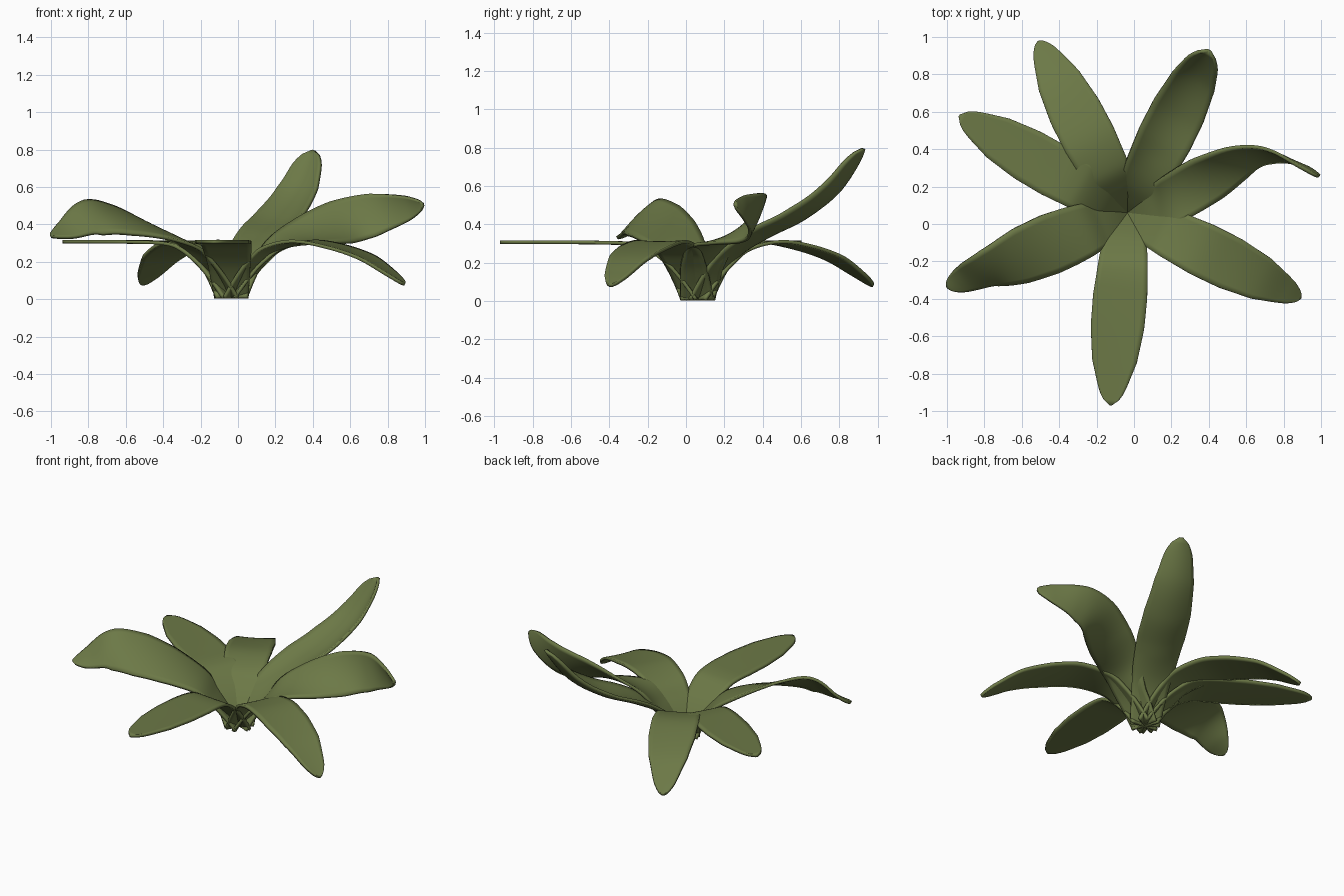
import bpy, bmesh, math
from mathutils import Vector

if "Cube" in bpy.data.objects:
    bpy.data.objects.remove(bpy.data.objects["Cube"])

green = bpy.data.materials.new("leaf green")
green.diffuse_color = (0.15, 0.19, 0.062, 1)
green.use_nodes = True
green.node_tree.nodes["Principled BSDF"].inputs["Base Color"].default_value = green.diffuse_color

CENTRE = Vector((-0.035, 0.06, 0))
STEPS, COLS = 8, 10

# half width of the blade against distance from the centre
WIDTH = [(0, .092), (.1, .108), (.25, .13), (.45, .145), (.62, .143),
         (.8, .12), (.92, .083), (1.0, .055), (1.1, .03)]


def half_width(d):
    for (a, wa), (b, wb) in zip(WIDTH, WIDTH[1:]):
        if d <= b:
            return wa + (wb - wa) * (d - a) / (b - a)
    return WIDTH[-1][1]


def spline(pts):
    """Smooth curve through the stations."""
    p = [Vector(q) for q in pts]
    p = [p[0] * 2 - p[1]] + p + [p[-1] * 2 - p[-2]]
    out = []
    for i in range(1, len(p) - 2):
        a, b, c, d = p[i - 1:i + 3]
        for k in range(STEPS):
            t = k / STEPS
            out.append(.5 * (2 * b + (c - a) * t + (2 * a - 5 * b + 4 * c - d) * t * t
                             + (3 * b - a - 3 * c + d) * t ** 3))
    return out + [p[-2]]


def leaf(name, tip, stations, cup=.04, wide=1.0):
    """stations: outward distance, sideways offset, height, roll in degrees"""
    out = (Vector((tip[0], tip[1], 0)) - CENTRE)
    end = stations[-1][0]
    reach = out.length / end
    out.normalize()
    side = Vector((-out.y, out.x, 0))
    rows = spline(stations)
    mids = [CENTRE + out * q[0] * reach + side * q[1] + Vector((0, 0, q[2])) for q in rows]
    bm = bmesh.new()
    grid = []
    for i, q in enumerate(rows):
        tan = (mids[min(i + 1, len(mids) - 1)] - mids[max(i - 1, 0)]).normalized()
        nor = tan.cross(side).normalized()
        lat = nor.cross(tan).normalized()
        r = math.radians(q[3])
        across = lat * math.cos(r) + nor * math.sin(r)
        up = nor * math.cos(r) - lat * math.sin(r)
        w = half_width(max(q[0], 0)) * (1 + (wide - 1) * min(1, max(q[0], 0) * 3))
        # rounded tip
        f = max(0, (q[0] - end + .08) / .08)
        w *= max(.12, math.sqrt(max(0, 1 - f * f)))
        bend = cup * min(1, max(q[0], 0) * 3)
        line = []
        for c in range(COLS + 1):
            u = c / COLS * 2 - 1
            co = mids[i] + across * u * w + up * bend * w * (u * u - .3)
            co.z = max(co.z, .005)
            line.append(bm.verts.new(co))
        grid.append(line)
    for a, b in zip(grid, grid[1:]):
        for c in range(COLS):
            bm.faces.new((a[c], b[c], b[c + 1], a[c + 1]))
    bmesh.ops.recalc_face_normals(bm, faces=bm.faces)
    me = bpy.data.meshes.new(name)
    bm.to_mesh(me)
    bm.free()
    me.materials.append(green)
    ob = bpy.data.objects.new(name, me)
    bpy.context.collection.objects.link(ob)
    m = ob.modifiers.new("thickness", 'SOLIDIFY')
    m.thickness = .018
    m.offset = 0
    bpy.ops.object.select_all(action='DESELECT')
    ob.select_set(True)
    bpy.context.view_layer.objects.active = ob
    bpy.ops.object.shade_smooth_by_angle(angle=math.radians(40))


# spine shapes: every leaf climbs out of the same funnel
RISE = [(0, 0, .008, 0), (.07, 0, .105, 0), (.15, 0, .195, 0), (.25, 0, .27, 0)]
FLAT = RISE + [(.34, 0, .297, 0), (.5, 0, .304, 0), (.8, 0, .307, 0), (1.04, 0, .307, 0)]
DROOP = RISE + [(.42, 0, .305, 0), (.6, 0, .283, 0), (.8, 0, .225, 0),
                (.95, 0, .14, 0), (1.04, 0, .08, 0)]
UPRIGHT = RISE + [(.4, 0, .35, 0), (.6, 0, .44, 0), (.8, 0, .58, 0), (.97, 0, .795, 0)]
TWIST_UP = RISE[:3] + [(.26, .03, .288, 12), (.46, .105, .36, 34), (.677, .175, .42, 60),
                       (.826, .155, .455, 72), (.96, .073, .485, 88), (1.04, 0, .505, 95)]
TWIST_DOWN = RISE[:3] + [(.25, 0, .29, -4), (.45, 0, .378, -15), (.67, 0, .435, -30),
                         (.82, 0, .438, -42), (.95, 0, .375, -32), (1.05, 0, .335, -15)]

# rosette of seven leaves
leaf("front_flat_leaf", (-.125, -.97), FLAT, .01)
leaf("left_flat_leaf", (-.935, .58), FLAT, .01)
leaf("back_drooping_leaf", (-.51, .975), DROOP)
leaf("right_drooping_leaf", (.89, -.395), DROOP)
leaf("upright_leaf", (.40, .925), UPRIGHT, .28)
leaf("right_twisted_leaf", (.99, .255), TWIST_UP, .08)
leaf("left_twisted_leaf", (-1.0, -.335), TWIST_DOWN, -.08, 1.14)
